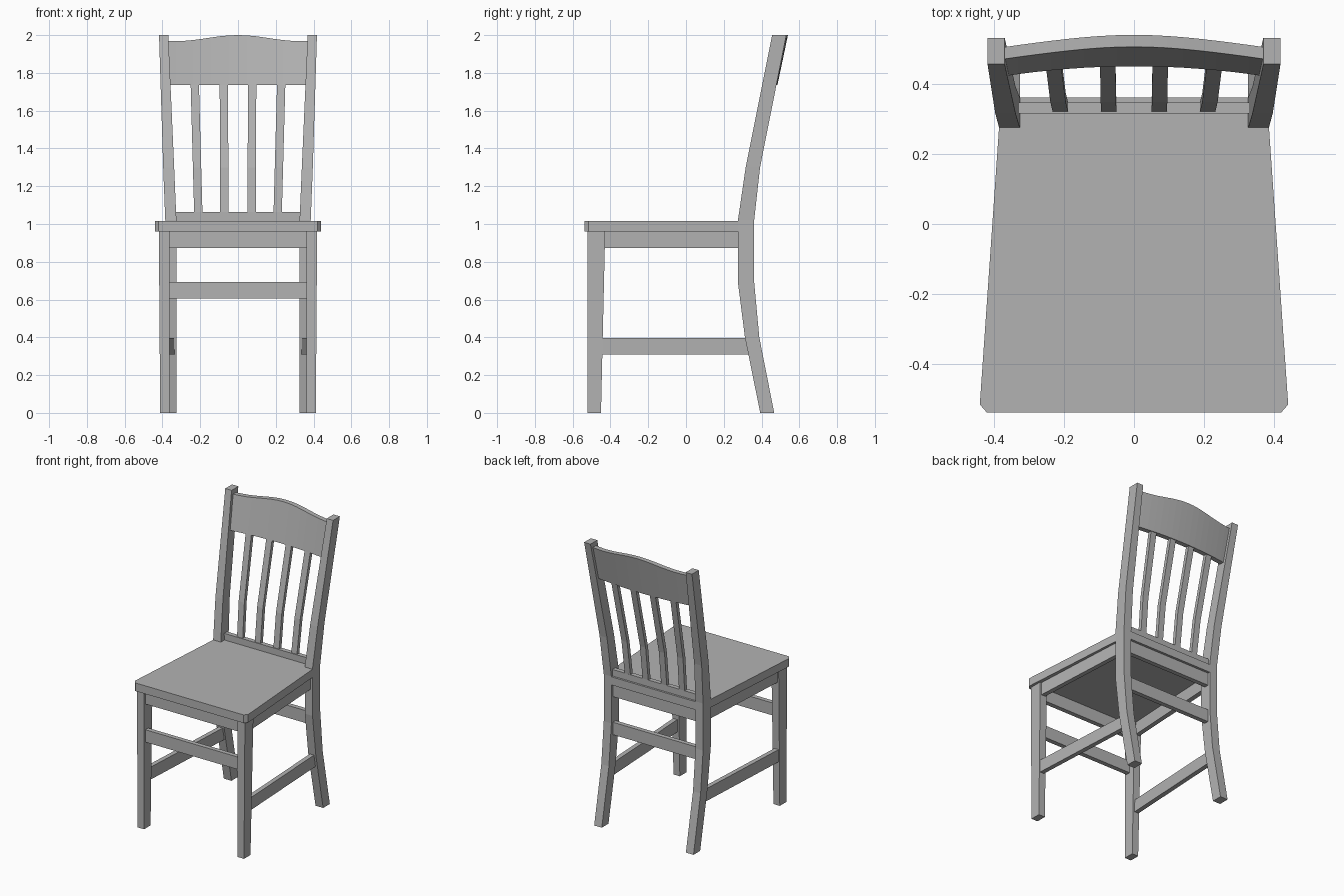
import bpy, bmesh, math

if "Cube" in bpy.data.objects:
    bpy.data.objects.remove(bpy.data.objects["Cube"])

# Darker grey shared by every part
grey = bpy.data.materials.new("dark_grey")
grey.diffuse_color = (0.45, 0.45, 0.45, 1)
grey.use_nodes = True
grey.node_tree.nodes["Principled BSDF"].inputs["Base Color"].default_value = grey.diffuse_color


def loft(name, rings):
    """Skin a list of equal-length rings into a closed flat-shaded solid."""
    bm = bmesh.new()
    vs = [[bm.verts.new(p) for p in r] for r in rings]
    n = len(rings[0])
    for a, b in zip(vs, vs[1:]):
        for i in range(n):
            j = (i + 1) % n
            bm.faces.new((a[i], a[j], b[j], b[i]))
    bm.faces.new(vs[0][::-1])
    bm.faces.new(vs[-1])
    bmesh.ops.recalc_face_normals(bm, faces=bm.faces)
    me = bpy.data.meshes.new(name)
    bm.to_mesh(me)
    bm.free()
    me.materials.append(grey)
    ob = bpy.data.objects.new(name, me)
    bpy.context.collection.objects.link(ob)
    return ob


def rect(x0, x1, y0, y1, z):
    return [(x0, y0, z), (x1, y0, z), (x1, y1, z), (x0, y1, z)]


def box(name, x, y, z):
    return loft(name, [rect(*x, *y, h) for h in z])


def mirror(ob):
    ob.modifiers.new("mirror", 'MIRROR').use_mirror_merge = False
    return ob


# Seat: tapered board, clipped front corners, notched around the back posts
half = [(0.42, -0.538), (0.44, -0.515), (0.385, 0.277), (0.328, 0.277), (0.328, 0.361)]
outline = half + [(-x, y) for x, y in reversed(half)]
loft("seat", [[(x, y, z) for x, y in outline] for z in (0.96, 1.017)])

# Front legs
mirror(loft("front_leg", [rect(0.363, 0.412, -0.522, -0.45, 0),
                          rect(0.363, 0.419, -0.522, -0.428, 0.96)]))

# Back legs continuing into back posts: z, front y, back y, inner x, outer x
post = [(0, 0.393, 0.467, 0.326, 0.385), (0.4, 0.312, 0.388, 0.326, 0.385),
        (0.69, 0.275, 0.361, 0.326, 0.385), (1.02, 0.275, 0.361, 0.326, 0.385),
        (1.3, 0.316, 0.392, 0.338, 0.396), (2, 0.456, 0.531, 0.369, 0.418)]
mirror(loft("back_leg", [rect(xi, xo, y0, y1, z) for z, y0, y1, xi, xo in post]))

# Aprons and stretchers, front and back
for label, z in (("apron", (0.872, 0.96)), ("stretcher", (0.605, 0.692))):
    box("front_" + label, (-0.37, 0.37), (-0.507, -0.475), z)
    box("back_" + label, (-0.335, 0.335), (0.312, 0.344), z)

# Side aprons and stretchers follow the seat taper
for label, z0, z1, yb in (("apron", 0.872, 0.96, 0.285), ("stretcher", 0.31, 0.397, 0.335)):
    ends = [(-0.45, 0.393), (yb, 0.353)]
    mirror(loft("side_" + label, [[(x - 0.016, y, z0), (x + 0.016, y, z0),
                                   (x + 0.016, y, z1), (x - 0.016, y, z1)] for y, x in ends]))

# Lower back rail sitting on the seat
box("lower_back_rail", (-0.335, 0.335), (0.315, 0.347), (1.01, 1.063))


# Crest rail: bowed backwards, leaning, with a raised middle
def crest_y(x, z):
    return 0.45 + 0.21 * (z - 1.735) - 0.028 * (x / 0.37) ** 2


rings = []
for i in range(17):
    x = -0.376 + 0.752 * i / 16
    top = 1.968 + 0.032 * math.cos(math.pi / 2 * min(abs(x) / 0.33, 1)) ** 2
    rings.append([(x, crest_y(x, z) + d, z)
                  for z, d in ((1.735, 0), (1.735, 0.034), (top, 0.034), (top, 0))])
loft("crest_rail", rings)

# Back slats bending with the posts and fanning slightly
for name, xb, xt in (("inner_slat", 0.072, 0.075), ("outer_slat", 0.21, 0.229)):
    yt = crest_y(xt, 1.75) + 0.003
    path = [(1.055, 0.32), (1.3, 0.348), (1.75, yt)]
    slat = []
    for z, y in path:
        x = xb + (xt - xb) * (z - 1.055) / 0.695
        slat.append(rect(x - 0.022, x + 0.022, y, y + 0.026, z))
    mirror(loft(name, slat))
